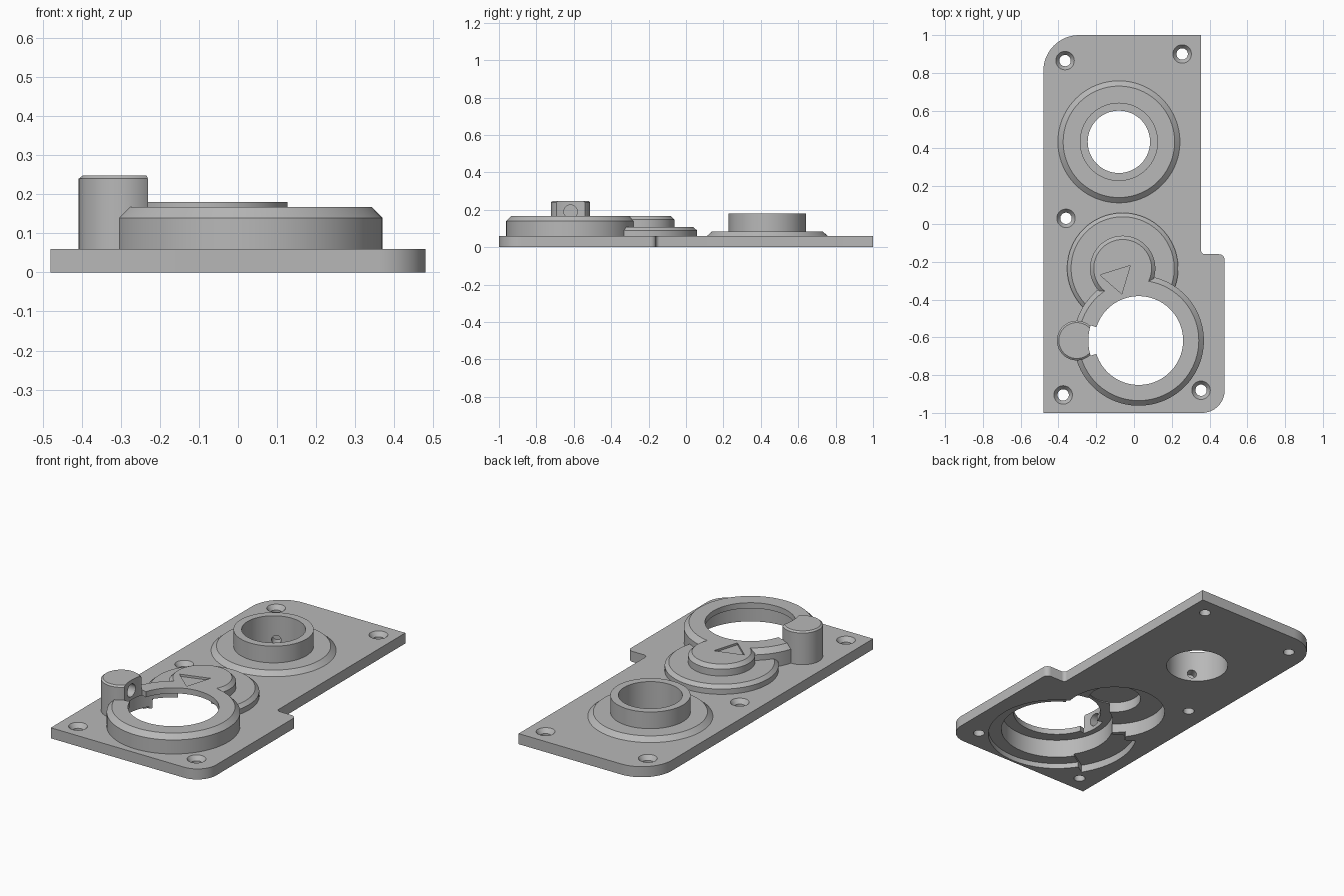
import bpy, bmesh, math
from mathutils import Matrix, Vector

if "Cube" in bpy.data.objects:
    bpy.data.objects.remove(bpy.data.objects["Cube"])

grey = bpy.data.materials.new("plain_grey")
grey.diffuse_color = (0.48, 0.48, 0.48, 1)
grey.use_nodes = True
grey.node_tree.nodes["Principled BSDF"].inputs["Base Color"].default_value = grey.diffuse_color


def finish(name, bm):
    bmesh.ops.recalc_face_normals(bm, faces=bm.faces)
    me = bpy.data.meshes.new(name)
    bm.to_mesh(me)
    bm.free()
    me.materials.append(grey)
    ob = bpy.data.objects.new(name, me)
    bpy.context.collection.objects.link(ob)
    return ob


def lathe(name, centre, profile, seg=96, matrix=None):
    """Solid of revolution from (radius, height) pairs."""
    bm = bmesh.new()
    rings = []
    for r, z in profile:
        rings.append([bm.verts.new((r * math.cos(2 * math.pi * i / seg),
                                    r * math.sin(2 * math.pi * i / seg), z)) for i in range(seg)])
    for a, b in zip(rings, rings[1:]):
        for i in range(seg):
            j = (i + 1) % seg
            bm.faces.new((a[i], a[j], b[j], b[i]))
    bm.faces.new(rings[0][::-1])
    bm.faces.new(rings[-1])
    if matrix:
        bmesh.ops.transform(bm, matrix=matrix, verts=bm.verts)
    bmesh.ops.translate(bm, vec=Vector((*centre, 0)[:3]), verts=bm.verts)
    return finish(name, bm)


def prism(name, pts, z0, z1):
    bm = bmesh.new()
    lo = [bm.verts.new((x, y, z0)) for x, y in pts]
    hi = [bm.verts.new((x, y, z1)) for x, y in pts]
    n = len(pts)
    bm.faces.new(lo[::-1])
    bm.faces.new(hi)
    for i in range(n):
        j = (i + 1) % n
        bm.faces.new((lo[i], lo[j], hi[j], hi[i]))
    return finish(name, bm)


def arc(cx, cy, r, a0, a1, n=16):
    return [(cx + r * math.cos(math.radians(a0 + (a1 - a0) * i / n)),
             cy + r * math.sin(math.radians(a0 + (a1 - a0) * i / n))) for i in range(n + 1)]


def combine(body, tool, op):
    mod = body.modifiers.new("combine", 'BOOLEAN')
    mod.operation = op
    mod.solver = 'EXACT'
    mod.object = tool
    bpy.context.view_layer.objects.active = body
    bpy.ops.object.modifier_apply(modifier=mod.name)
    bpy.data.objects.remove(tool, do_unlink=True)


COLLAR, HUB, RING = (-0.08, 0.435), (-0.06, -0.235), (0.025, -0.617)
POST = (-0.303, -0.617)

# base plate with rounded corners and a side step
outline = [(-0.48, -1)]
outline += arc(0.36, -0.88, 0.12, -90, 0)
outline += arc(0.45, -0.19, 0.03, 0, 90, 6)
outline += arc(0.375, -0.14, 0.02, 270, 180, 6)
outline += [(0.355, 1)]
outline += arc(-0.29, 0.81, 0.19, 90, 180)
plate = prism("cover_plate", outline, 0, 0.06)

# raised parts
additions = [
    lathe("collar", COLLAR, [(0.323, 0.03), (0.323, 0.06), (0.295, 0.085), (0.207, 0.085), (0.207, 0.18)]),
    lathe("hub", HUB, [(0.294, 0.03), (0.294, 0.09), (0.273, 0.108), (0.173, 0.108),
                       (0.173, 0.147), (0.153, 0.167)]),
    lathe("ring", RING, [(0.345, 0.03), (0.345, 0.14), (0.318, 0.167)]),
    lathe("post", POST, [(0.105, 0.03), (0.105, 0.24), (0.095, 0.248)], 64),
]
for part in additions:
    combine(plate, part, 'UNION')

# collar bore, ring opening and the stepped recesses underneath
cuts = [
    lathe("collar_bore", COLLAR, [(0.165, -0.1), (0.165, 0.3)]),
    lathe("hub_recess", HUB, [(0.27, -0.1), (0.27, 0.082), (0.14, 0.082), (0.14, 0.14)]),
    lathe("ring_recess", RING, [(0.37, -0.1), (0.37, 0.03), (0.3, 0.03), (0.3, 0.135),
                                (0.235, 0.135), (0.235, 0.4)]),
    # lever pocket below the post
    prism("lever_pocket", [RING] + arc(*RING, 0.43, 150, 212, 24), -0.1, 0.042),
    # slot with a concave post face
    prism("post_slot", [RING] + arc(*RING, 0.267, 162.5, 197.5, 12), -0.1, 0.4),
    # arrow mark
    prism("arrow_mark", [(-0.02, -0.22), (-0.18, -0.27), (-0.065, -0.37)], 0.155, 0.3),
    # post cross hole
    lathe("post_hole", (-0.36, -0.617, 0.19), [(0.036, 0), (0.036, 0.2)], 32,
          Matrix.Rotation(math.pi / 2, 4, 'Y')),
]

# radial sockets in the collar bore
for deg in (0, 120, 240):
    turn = Matrix.Rotation(math.radians(deg), 4, 'Z') @ Matrix.Rotation(math.pi / 2, 4, 'Y')
    cuts.append(lathe("socket", (*COLLAR, 0.043), [(0.025, 0.1), (0.025, 0.22)], 24, turn))

# countersunk screw holes
for spot in ((-0.365, 0.865), (0.255, 0.9), (-0.36, 0.03), (-0.375, -0.905), (0.355, -0.88)):
    cuts.append(lathe("screw_hole", spot, [(0.03, -0.1), (0.03, 0.035), (0.049, 0.06), (0.049, 0.1)], 32))

for tool in cuts:
    combine(plate, tool, 'DIFFERENCE')

bpy.ops.object.select_all(action='DESELECT')
plate.select_set(True)
bpy.context.view_layer.objects.active = plate
bpy.ops.object.shade_smooth_by_angle(angle=math.radians(25))
